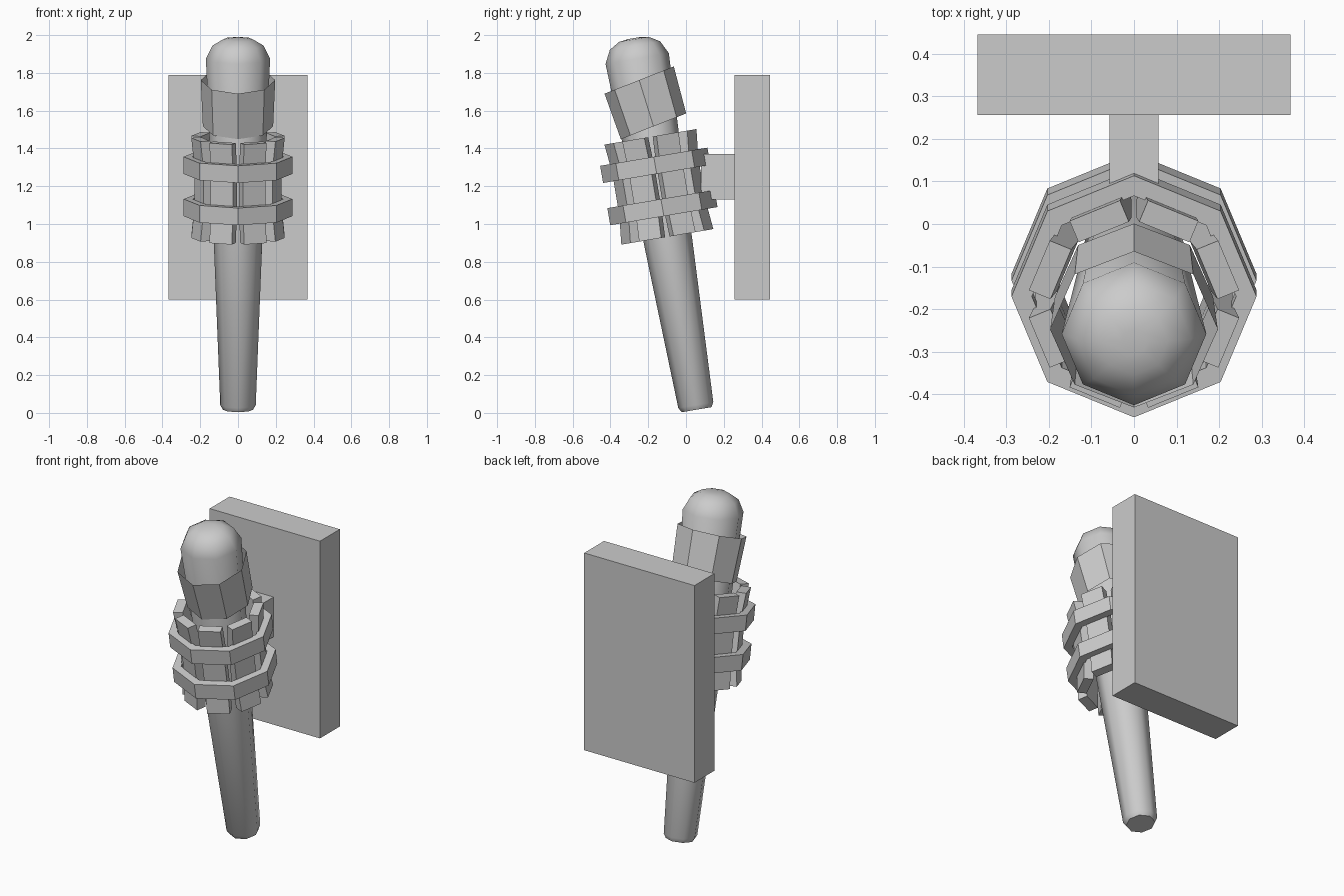
import bpy, bmesh
from math import radians, sin, cos, pi
from mathutils import Vector, Matrix

if "Cube" in bpy.data.objects:
    bpy.data.objects.remove(bpy.data.objects["Cube"])

TILT = radians(9.6)          # lean of the torch toward the front
BASE = Vector((0, 0.056, 0.017))
AXIS = Matrix.Translation(BASE) @ Matrix.Rotation(TILT, 4, 'X')


def finish(name, bm, matrix=None, smooth=None, fix=True):
    if fix:
        bmesh.ops.recalc_face_normals(bm, faces=bm.faces[:])
    me = bpy.data.meshes.new(name)
    bm.to_mesh(me)
    bm.free()
    if matrix is not None:
        me.transform(matrix)
    ob = bpy.data.objects.new(name, me)
    bpy.context.collection.objects.link(ob)
    if smooth:
        bpy.context.view_layer.objects.active = ob
        ob.select_set(True)
        bpy.ops.object.shade_smooth_by_angle(angle=radians(smooth))
        ob.select_set(False)
    return ob


def lathe(name, profile, matrix, closed=False, caps=False, smooth=None):
    """Eight-sided loft of (radius, height) rings."""
    bm = bmesh.new()
    rings = [[bm.verts.new((r * cos(i * pi / 4), r * sin(i * pi / 4), h))
              for i in range(8)] for r, h in profile]
    pairs = list(zip(rings, rings[1:]))
    if closed:
        pairs.append((rings[-1], rings[0]))
    for a, b in pairs:
        for i in range(8):
            j = (i + 1) % 8
            bm.faces.new((a[i], a[j], b[j], b[i]))
    if caps:
        bm.faces.new(rings[0][::-1])
        bm.faces.new(rings[-1])
    return finish(name, bm, matrix, smooth)


def box(name, lo, hi):
    bm = bmesh.new()
    bmesh.ops.create_cube(bm, size=1)
    lo, hi = Vector(lo), Vector(hi)
    for v in bm.verts:
        v.co = (lo + hi) / 2 + v.co * (hi - lo)
    return finish(name, bm)


# wall plate and bracket
box("wall_plate", (-0.368, 0.256, 0.60), (0.368, 0.445, 1.79))
box("bracket", (-0.058, 0.08, 1.13), (0.058, 0.26, 1.37))

# tapered handle with rounded head
lathe("handle", [(0.08, 0), (0.094, 0.025), (0.129, 0.92), (0.17, 1.885),
                 (0.135, 1.955), (0.08, 1.988), (0.03, 1.995)],
      AXIS, caps=True, smooth=60)

# open wrap around the head, leaning further than the handle
bm = bmesh.new()
rings = []
for r, y, z in ((0.186, -0.172, 1.517), (0.197, -0.248, 1.762)):
    m = Matrix.Translation((0, y, z)) @ Matrix.Rotation(radians(21.5), 4, 'X')
    rings.append([bm.verts.new(m @ Vector((r * cos(i * pi / 4), r * sin(i * pi / 4), 0)))
                  for i in range(8)])
for i in range(8):
    j = (i + 1) % 8
    bm.faces.new((rings[0][i], rings[0][j], rings[1][j], rings[1][i]))
finish("head_wrap", bm, fix=False)

# two octagonal hoops
for name, s in (("upper_hoop", 1.312), ("lower_hoop", 1.085)):
    lathe(name, [(0.288, s - 0.046), (0.288, s + 0.046),
                 (0.24, s + 0.046), (0.24, s - 0.046)], AXIS, closed=True)

# eight staves, slightly flared at both ends
for k in range(8):
    bm = bmesh.new()
    secs = []
    for s, r in ((0.928, 0.241), (1.085, 0.224), (1.312, 0.224), (1.465, 0.241)):
        secs.append([bm.verts.new((x, y, s)) for x, y in
                     ((r - 0.055, -0.064), (r, -0.064), (r, 0.064), (r - 0.055, 0.064))])
    for a, b in zip(secs, secs[1:]):
        for i in range(4):
            j = (i + 1) % 4
            bm.faces.new((a[i], a[j], b[j], b[i]))
    bm.faces.new(secs[0][::-1])
    bm.faces.new(secs[-1])
    finish(f"stave_{k + 1}", bm, AXIS @ Matrix.Rotation(pi / 8 + k * pi / 4, 4, 'Z'))
